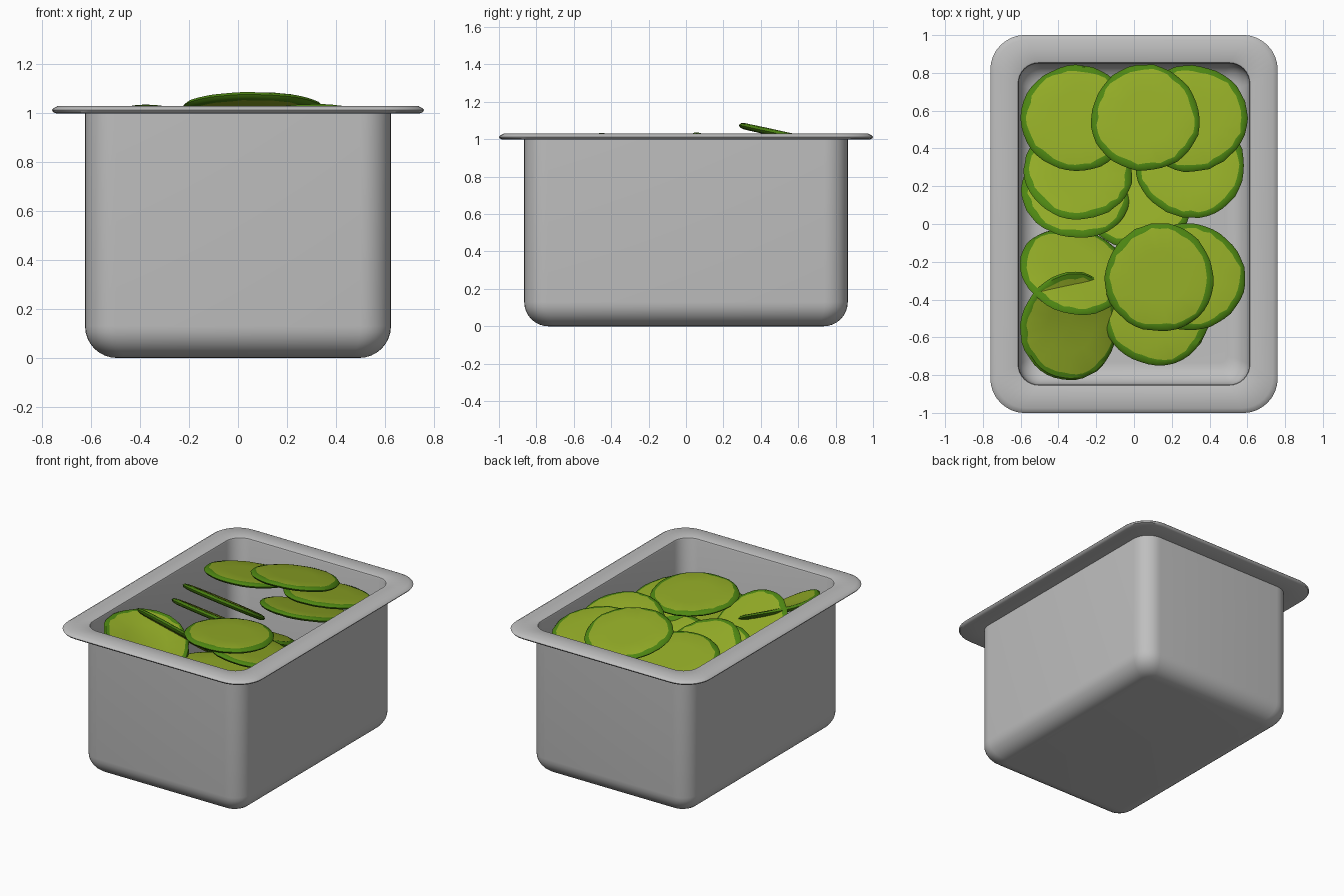
import bpy, bmesh, math, random
from mathutils import Vector

if "Cube" in bpy.data.objects:
    bpy.data.objects.remove(bpy.data.objects["Cube"])

random.seed(4)


def material(name, rgb):
    m = bpy.data.materials.new(name)
    m.diffuse_color = (*rgb, 1)
    m.use_nodes = True
    m.node_tree.nodes["Principled BSDF"].inputs["Base Color"].default_value = m.diffuse_color
    return m


STEEL = material("steel grey", (0.52, 0.52, 0.52))
FLESH = material("pickle flesh", (0.29, 0.41, 0.02))
SKIN = material("pickle skin", (0.075, 0.24, 0.006))


def finish(name, bm, mats, angle):
    bmesh.ops.recalc_face_normals(bm, faces=bm.faces[:])
    mesh = bpy.data.meshes.new(name)
    bm.to_mesh(mesh)
    bm.free()
    ob = bpy.data.objects.new(name, mesh)
    bpy.context.collection.objects.link(ob)
    for m in mats:
        mesh.materials.append(m)
    bpy.ops.object.select_all(action='DESELECT')
    ob.select_set(True)
    bpy.context.view_layer.objects.active = ob
    bpy.ops.object.shade_smooth_by_angle(angle=math.radians(angle))
    return ob


def rounded_ring(bm, hx, hy, r, z, seg=8):
    """Rounded rectangle of vertices at height z."""
    verts = []
    for q, (sx, sy) in enumerate(((1, 1), (-1, 1), (-1, -1), (1, -1))):
        for i in range(seg + 1):
            t = math.radians(90 * (q + i / seg))
            verts.append(bm.verts.new((sx * (hx - r) + r * math.cos(t),
                                       sy * (hy - r) + r * math.sin(t), z)))
    return verts


def bridge(bm, a, b):
    n = len(a)
    return [bm.faces.new((a[i], a[(i + 1) % n], b[(i + 1) % n], b[i])) for i in range(n)]


# Pan: profile as (inset from outer wall, height, corner radius), outside floor to inside floor
HX, HY = 0.625, 0.865
F = 0.13
profile = []
for i in range(9):                                     # outer bottom fillet
    t = math.radians(90 * i / 8)
    k = F * (1 - math.sin(t))
    profile.append((k, F * (1 - math.cos(t)), max(0.125 - k * 0.6, 0.04)))
profile += [(0, 0.998, 0.125), (-0.115, 0.998, 0.17),   # wall and rim underside
            (-0.130, 1.004, 0.18), (-0.136, 1.013, 0.185), (-0.130, 1.019, 0.18),
            (-0.110, 1.030, 0.165), (0.003, 1.030, 0.115),
            (0.011, 1.026, 0.11), (0.015, 1.016, 0.105)]  # rolled inner lip
for i in range(8, -1, -1):                             # inner bottom fillet
    t = math.radians(90 * i / 8)
    k = 0.115 * (1 - math.sin(t))
    profile.append((0.015 + k, 0.015 + 0.115 * (1 - math.cos(t)), max(0.11 - k * 0.6, 0.035)))

bm = bmesh.new()
rings = [rounded_ring(bm, HX - k, HY - k, r, z) for k, z, r in profile]
for a, b in zip(rings, rings[1:]):
    bridge(bm, a, b)
bm.faces.new(rings[0])
bm.faces.new(rings[-1])
finish("steel_pan", bm, [STEEL], 35)


def slice_(name, x, y, z, a, b, bend=0.0, n=40):
    """Pickle slice lying on the plane dz = a*dx + b*dy, with wavy skin."""
    bm = bmesh.new()
    rot = Vector((-a, -b, 1)).normalized().to_track_quat('Z', 'Y')
    p1, p2 = random.uniform(0, 6.28), random.uniform(0, 6.28)
    outer = [0.288 + 0.004 * math.sin(3 * 6.283 * i / n + p1)
             + random.uniform(-0.003, 0.003) for i in range(n)]
    inner = [random.uniform(-0.006, 0.006) + 0.004 * math.sin(5 * 6.283 * i / n + p2)
             for i in range(n)]

    def put(r, t, h):
        px, py = r * math.cos(t), r * math.sin(t)
        return bm.verts.new(rot @ Vector((px, py, h + bend * px * px)) + Vector((x, y, z)))

    def ring(off, h, wav):
        return [put(outer[i] + off + wav * inner[i], 2 * math.pi * i / n, h) for i in range(n)]

    rs = [ring(-0.15, 0.018, 0), ring(-0.032, 0.017, 1), ring(-0.010, 0.012, 0), ring(0, 0, 0),
          ring(-0.010, -0.012, 0), ring(-0.032, -0.017, 1), ring(-0.15, -0.018, 0)]
    for j in range(6):
        for f in bridge(bm, rs[j], rs[j + 1]):
            f.material_index = 0 if j in (0, 5) else 1   # skin only round the edge
    for r, h in ((rs[0], 0.018), (rs[-1], -0.018)):
        c = put(0, 0, h)
        for i in range(n):
            bm.faces.new((r[i], r[(i + 1) % n], c))
    finish(name, bm, [FLESH, SKIN], 40)


# Slices: x, y, z, slope along x, slope along y, bend
slices = [
    (-0.31, 0.56, 0.94, 0.0, -0.22, 0),
    (0.06, 0.56, 1.015, 0.0, -0.22, 0),
    (0.31, 0.56, 0.96, 0.0, -0.20, 0),
    (0.30, 0.31, 0.95, 0.0, -0.28, 0),
    (-0.30, 0.27, 0.86, -0.12, -0.62, 0),
    (-0.31, 0.17, 0.79, -0.12, -0.62, 0),
    (0.02, 0.13, 0.77, 0.0, -0.40, 0),
    (-0.32, -0.25, 0.85, -0.22, -0.78, 0),
    (0.135, -0.285, 0.95, 0.0, -0.07, 0),
    (0.30, -0.28, 0.88, -0.12, -0.18, 0),
    (0.12, -0.46, 0.77, 0.0, -0.06, 0),
    (-0.345, -0.54, 0.87, -0.50, 0.10, 0.5),
]
for i, s in enumerate(slices):
    slice_(f"pickle_slice_{i + 1}", *s)
